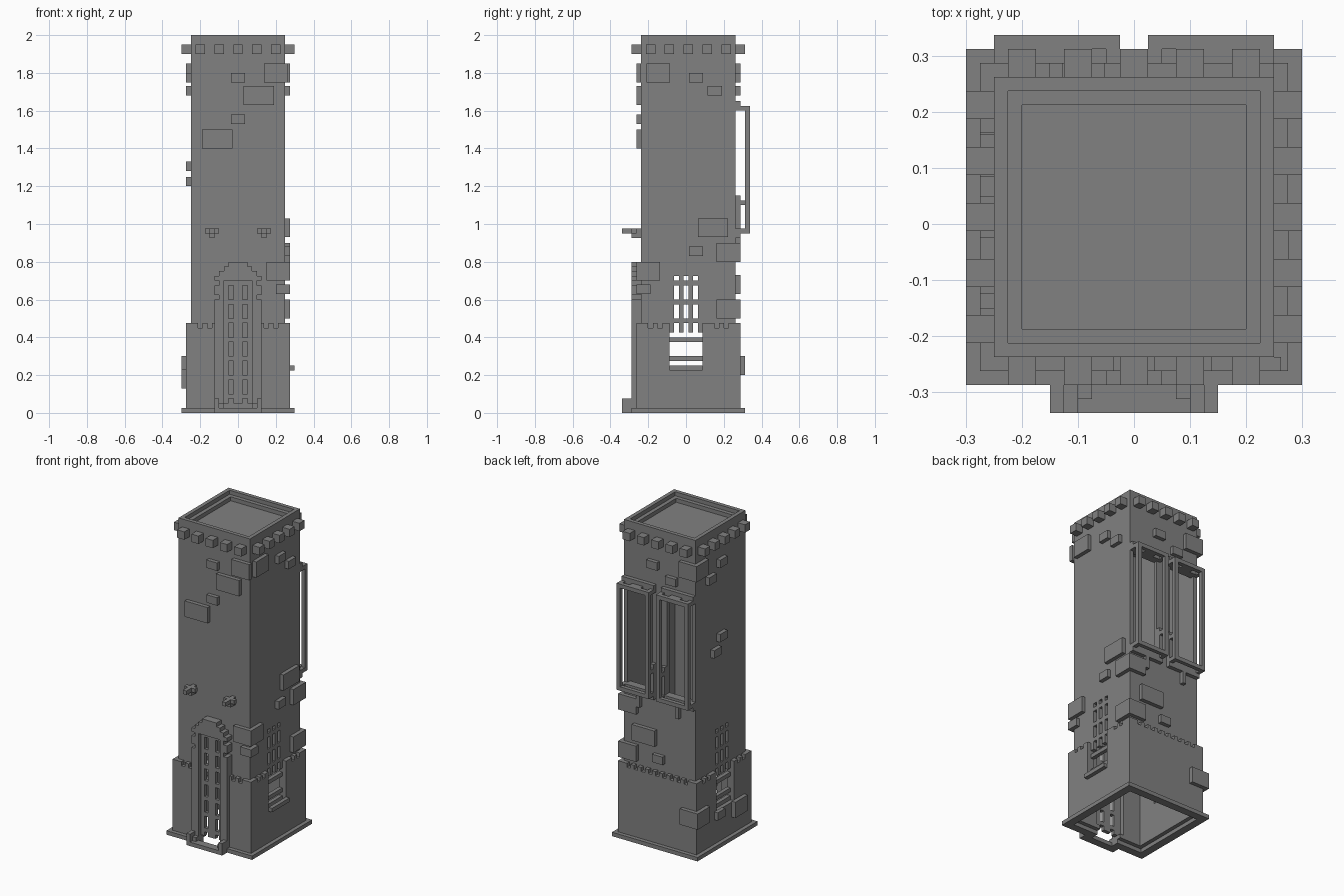
import bpy
import bmesh

old_cube = bpy.data.objects.get("Cube")
if old_cube:
    bpy.data.objects.remove(old_cube)

THIN = .025
THICK = THIN + THIN
MIDDLE = THIN / 2                  # tower axis in y
SIDE = .25                         # half width of the tower
BASE = SIDE + THIN
PLINTH = SIDE + THICK
FRONT, BACK = MIDDLE - SIDE, MIDDLE + SIDE
DOOR = FRONT - THIN
SURROUND = FRONT - THICK
STEP = SURROUND - THICK
SMALL, BLOCK, SLAB = (.075, .05), (.125, .1), (.16, .1)

stone = bpy.data.materials.new("grey_stone")
stone.use_nodes = True
grey = (.22, .22, .22, 1)
stone.diffuse_color = grey
stone.node_tree.nodes["Principled BSDF"].inputs["Base Color"].default_value = grey


def boxes(name, parts):
    """One object made of boxes, each given as x, y and z ranges."""
    bm = bmesh.new()
    for part in parts:
        for vert in bmesh.ops.create_cube(bm, size=1)["verts"]:
            vert.co = [high if co > 0 else low for co, (low, high) in zip(vert.co, part)]
    mesh = bpy.data.meshes.new(name)
    bm.to_mesh(mesh)
    bm.free()
    mesh.materials.append(stone)
    ob = bpy.data.objects.new(name, mesh)
    bpy.context.collection.objects.link(ob)
    return ob


def span(start, length=THIN):
    return (start, start + length)


def around(centre, width):
    return (centre - width / 2, centre + width / 2)


def square(half, bottom, top):
    return ((-half, half), (MIDDLE - half, MIDDLE + half), (bottom, top))


def both(parts):
    """Parts plus their left-right mirror images."""
    return parts + [((-high, -low), y, z) for (low, high), y, z in parts]


def plate(face, along, bottom, size=SMALL, wall=SIDE, depth=THIN):
    """A block standing out from one face of the tower."""
    width, height = size
    rise = span(bottom, height)
    if face in ("front", "back"):
        low, high = span(wall, depth)
        y = (MIDDLE + low, MIDDLE + high) if face == "back" else (MIDDLE - high, MIDDLE - low)
        return (around(along, width), y, rise)
    x = span(wall, depth) if face == "left" else span(-wall - depth, depth)
    return (x, around(MIDDLE + along, width), rise)


def corner(x_face, y_face, bottom, size=BLOCK, wall=SIDE):
    """A stone wrapping round a corner, as one plate on each face."""
    reach = wall + THIN - size[0] / 2
    x_sign = 1 if x_face == "left" else -1
    y_sign = 1 if y_face == "back" else -1
    return [plate(x_face, y_sign * reach, bottom, size, wall),
            plate(y_face, x_sign * reach, bottom, size, wall)]


def carve(ob, parts):
    for part in parts:
        cutter = boxes("cutter", [part])
        cutter.hide_render = True
        cut = ob.modifiers.new("cut", "BOOLEAN")
        cut.operation = "DIFFERENCE"
        cut.solver = "EXACT"
        cut.object = cutter
        bpy.context.view_layer.objects.active = ob
        bpy.ops.object.modifier_apply(modifier=cut.name)
        bpy.data.objects.remove(cutter)


# Openings shared by the tower and its base
window_y = (FRONT + .15, FRONT + .325)
side_windows = ((-1, 1), window_y, (.225, .75))
doorway = ((-.1, .1), (STEP, FRONT + THICK), (THICK, .75))
threshold = ((-.075, .075), (SURROUND, FRONT + THICK), (-1, .06))
openings = [side_windows, doorway, threshold]
back_window = ((THICK, SIDE - THIN), (BACK - THICK, BACK + THIN), (.975, 1.6))

# Tower shell, open below, with stepped roof recess
tower = boxes("tower_walls", [square(SIDE, THIN, 2)])
carve(tower, [square(SIDE - THIN, 0, 1.925), square(SIDE - THIN, 2 - THIN, 3),
              square(SIDE - THICK, 2 - THICK, 3)] + openings + both([back_window]))

# Thicker base with notched upper edge
base = boxes("base_walls", [square(BASE, THIN, .475)])
notches = []
for k in range(9):
    along = (k - 4) * THICK
    for face in ("front", "back", "left", "right"):
        if face == "back" or abs(along) > .13:
            notches.append(plate(face, along, .45, (THIN, THICK), depth=THICK))
carve(base, [square(SIDE, 0, 1)] + openings + notches)

plinth = boxes("plinth", [square(PLINTH, 0, THIN)])
carve(plinth, [square(SIDE, -1, 1), threshold])

# Ring of corbel blocks below the parapet
boxes("corbel_blocks", [plate(face, (k - 2) / 10, 1.9, (THICK, THICK), depth=THICK)
                        for face in ("front", "back", "left", "right") for k in range(5)])

# Barred windows on both sides
inner = span(SIDE - THIN)
bars = [(inner, span(window_y[0] + k * THICK), (.425, .75)) for k in range(4)]
bars += [(inner, window_y, span(.275 + k / 10)) for k in range(5)]
bars += [(inner, window_y, span(sill)) for sill in (.225, .725)]
boxes("side_window_bars", both(bars))

# Slotted door panel
panel_y = span(DOOR)
door = [((-THIN, THIN), panel_y, doorway[2])]
door += both([((THICK, .1), panel_y, doorway[2]), (span(THIN), panel_y, (.675, .75))])
door += both([(span(THIN), panel_y, span(.075 + k / 10)) for k in range(7)])
boxes("door_panel", door)

# Door surround with stepped head
jamb_y = (SURROUND, FRONT)
surround = both([(span(.075), jamb_y, (THIN, .725)), (span(.1), jamb_y, (THIN, .6)),
                 (span(.1), jamb_y, span(.625, THICK))])
for k in range(4):
    surround.append((around(0, SIDE - k * THICK), jamb_y, span(.7 + k * THIN)))
boxes("door_surround", surround)

# Doorstep
step_y = (STEP, SURROUND)
boxes("doorstep", [(around(0, SIDE), step_y, (0, THIN))] + both([
    (span(.075, THICK), span(STEP + THIN), (THIN, THICK)),
    (span(.1), step_y, (THIN, .075))]))

# Lamp brackets beside the door head
boxes("lamp_brackets", both([(span(.125), (STEP, FRONT), span(.95)),
                             (span(.1, .075), span(SURROUND), span(.95)),
                             (span(.125), jamb_y, span(.925))]))

# Projecting frames around the two back windows
outer_y = span(BACK + THICK)
wall_y, gap_y, link_y = span(BACK), span(BACK + THIN), span(BACK, THICK)
full = (THIN, SIDE)
frame = [(full, wall_y, span(1.6, THICK)), (full, wall_y, span(.925, THICK)),
         (span(THIN), wall_y, (.95, 1.15)), (span(THIN), gap_y, span(1.1)),
         (span(.125), wall_y, (.85, .925)), (span(.1, .075), gap_y, span(1.6))]
for post in (span(THIN), span(SIDE - THIN)):
    frame.append((post, outer_y, (.95, 1.625)))
    frame += [(post, link_y, span(rail)) for rail in (.95, 1.6)]
frame += [(full, outer_y, span(rail)) for rail in (.95, 1.6)]
boxes("back_window_frames", both(frame))

# Raised stones scattered over the tower
stones = {
    "front": [(.11, 1.63, SLAB), (-.11, 1.4, SLAB), (.2, 1.75, BLOCK), (0, 1.75), (0, 1.53)],
    "left": [(.13, .93, SLAB), (-.16, 1.75, BLOCK), (.04, .83), (.04, 1.75), (.14, 1.68)],
    "right": [(0, 1.28), (.06, 1.2), (.11, 1.68), (0, 1.75)],
    "back": [(.1, .63, SLAB), (0, .53), (.04, 1.75), (-.09, 1.68)],
}
for face, spots in stones.items():
    boxes(face + "_stones", [plate(face, *spot) for spot in spots])

# Stones wrapping the tower corners
boxes("corner_stones", corner("left", "front", .7) + corner("left", "front", .63, SMALL)
      + corner("left", "back", .8) + corner("left", "back", .5)
      + corner("right", "back", 1.75))

# Raised stones on the base
boxes("base_stones", corner("right", "back", .2, wall=BASE) + [
    plate("right", .06, .18, wall=BASE), plate("right", -.14, .13, BLOCK, BASE),
    plate("left", -MIDDLE, .225, (.175, THIN), BASE)])
